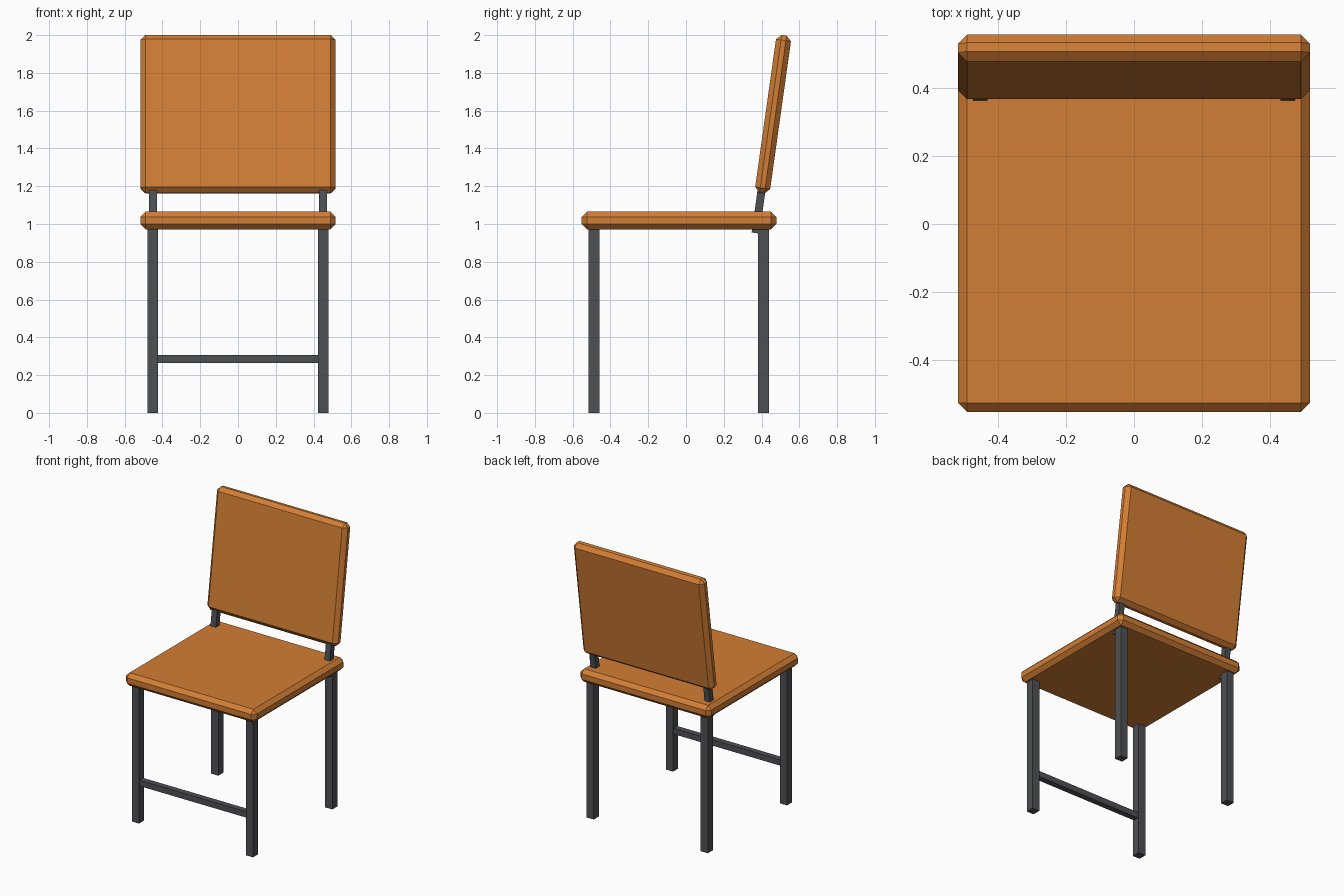
import bpy
from math import radians, sin, cos

if "Cube" in bpy.data.objects:
    bpy.data.objects.remove(bpy.data.objects["Cube"])

TILT = radians(8)        # backrest lean
LEG_X = 0.451
SEAT_Y = -0.037


def material(name, color):
    m = bpy.data.materials.new(name)
    m.diffuse_color = color
    m.use_nodes = True
    m.node_tree.nodes["Principled BSDF"].inputs["Base Color"].default_value = m.diffuse_color
    return m


wood = material("orange_panel", (0.65, 0.21, 0.035, 1))
metal = material("dark_metal", (0.075, 0.082, 0.09, 1))


def box(name, size, centre, mat, tilt=0.0, chamfer=0.0):
    bpy.ops.mesh.primitive_cube_add(size=1)
    ob = bpy.context.object
    ob.name = name
    ob.scale = size
    bpy.ops.object.transform_apply(location=False, rotation=False, scale=True)
    ob.location = centre
    ob.rotation_euler.x = -tilt
    ob.data.materials.append(mat)
    if chamfer:
        b = ob.modifiers.new("chamfer", 'BEVEL')
        b.width = chamfer
        b.segments = 1
    return ob


# Chamfered panels
box("seat", (1.034, 1.03, 0.093), (0, SEAT_Y, 1.0185), wood, chamfer=0.027)
box("backrest", (1.034, 0.08, 0.844), (0, 0.461, 1.5815), wood, TILT, 0.027)

# Legs and leaning back posts, left and right
POST_LEN = 0.30
for side, s in (("left", -1), ("right", 1)):
    x = s * LEG_X
    for end, y in (("front", SEAT_Y - 0.449), ("rear", SEAT_Y + 0.447)):
        box(f"{end}_leg_{side}", (0.057, 0.058, 0.975), (x, y, 0.4875), metal)
    box(f"back_post_{side}", (0.042, 0.042, POST_LEN),
        (x, 0.368 + sin(TILT) * POST_LEN / 2, 0.952 + cos(TILT) * POST_LEN / 2),
        metal, TILT)

# Rail between the front legs
box("front_rail", (2 * LEG_X - 0.05, 0.042, 0.042),
    (0, SEAT_Y - 0.449, 0.286), metal)
